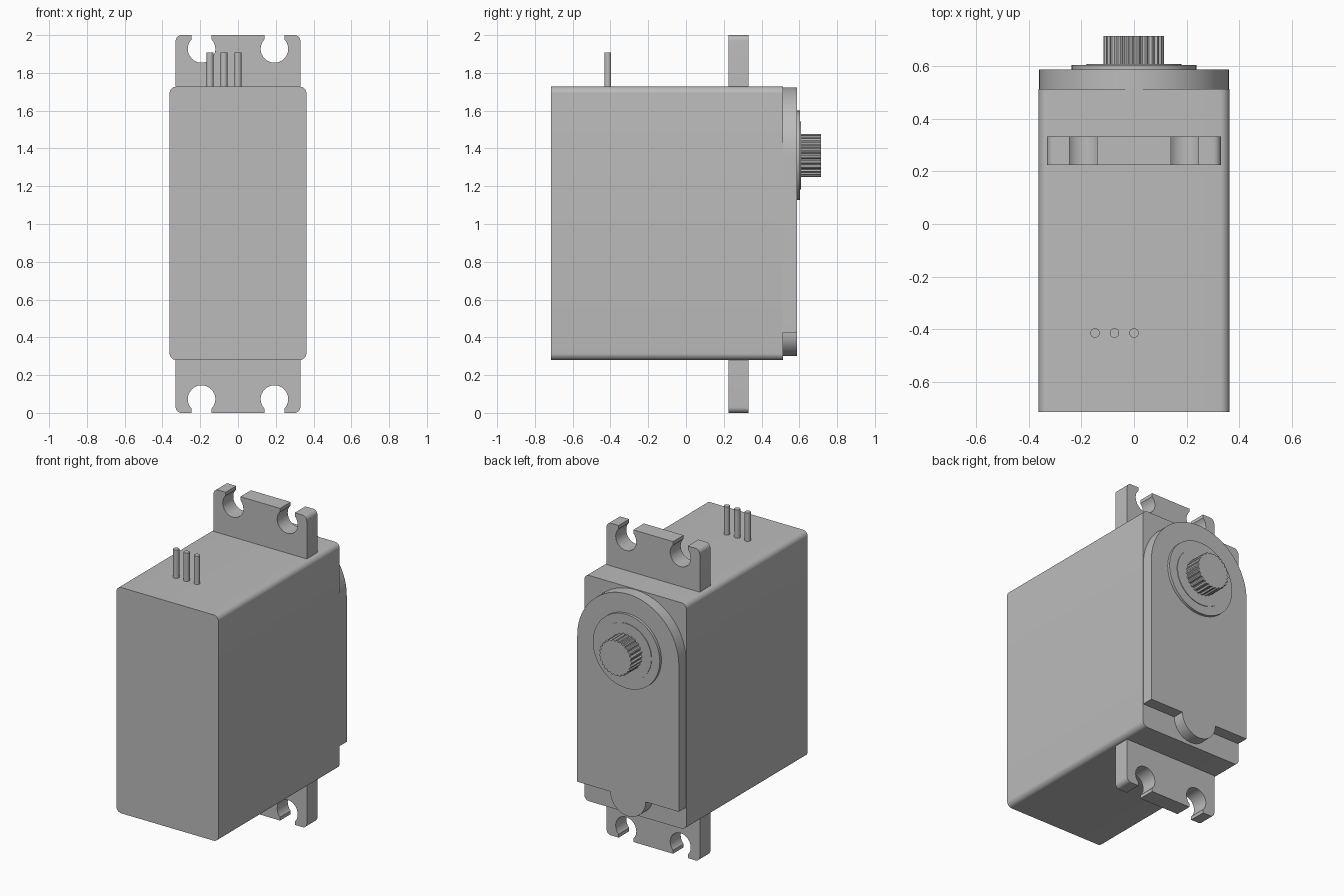
import bpy, bmesh
from math import sin, cos, pi, radians, sqrt, asin

if "Cube" in bpy.data.objects:
    bpy.data.objects.remove(bpy.data.objects["Cube"])

grey = bpy.data.materials.new("plain grey")
grey.use_nodes = True
colour = (0.5, 0.5, 0.5, 1)
grey.diffuse_color = colour
grey.node_tree.nodes["Principled BSDF"].inputs["Base Color"].default_value = colour


def arc(cx, cy, r, start, end, steps):
    """Points on an arc, angles in degrees."""
    angles = [radians(start + (end - start) * i / steps) for i in range(steps + 1)]
    return [(cx + r * cos(a), cy + r * sin(a)) for a in angles]


def prism(name, outline, low, high, axis="Y"):
    """Extrude a closed outline along y (outline in x, z) or z (outline in x, y)."""
    bm = bmesh.new()
    place = (lambda p, d: (p[0], d, p[1])) if axis == "Y" else (lambda p, d: (p[0], p[1], d))
    rings = [[bm.verts.new(place(p, d)) for p in outline] for d in (low, high)]
    for ring in rings:
        bm.faces.new(ring)
    n = len(outline)
    for i in range(n):
        j = (i + 1) % n
        bm.faces.new((rings[0][i], rings[0][j], rings[1][j], rings[1][i]))
    bmesh.ops.recalc_face_normals(bm, faces=bm.faces)
    mesh = bpy.data.meshes.new(name)
    bm.to_mesh(mesh)
    bm.free()
    mesh.materials.append(grey)
    obj = bpy.data.objects.new(name, mesh)
    bpy.context.collection.objects.link(obj)
    bpy.ops.object.select_all(action="DESELECT")
    bpy.context.view_layer.objects.active = obj
    obj.select_set(True)
    bpy.ops.object.shade_smooth_by_angle(angle=radians(30))
    return obj


def mirrored(points, centre=0):
    """Right half of an outline followed by its reflection in x."""
    return points + [(-x, z) for x, z in reversed(points)]


# Case: rounded rectangle running front to back
HALF, BOTTOM, TOP, ROUND = 0.362, 0.28, 1.727, 0.035
case = mirrored(arc(HALF - ROUND, BOTTOM + ROUND, ROUND, -90, 0, 8)
                + arc(HALF - ROUND, TOP - ROUND, ROUND, 0, 90, 8))
prism("case", case, -0.715, 0.513)

# Back cover: arched top, rounded tab at the bottom
AXLE = 1.363
cover = (arc(0, AXLE, 0.36, 0, 180, 64) + [(-0.36, 0.425)]
         + arc(0, 0.425, 0.125, 180, 360, 32) + [(0.36, 0.425)])
prism("back_cover", cover, 0.505, 0.587)

# Bearing boss with a thin raised ring
prism("bearing_boss", arc(0, AXLE, 0.237, 0, 354, 59), 0.58, 0.604)
prism("bearing_ring", arc(0, AXLE, 0.18, 0, 354, 59), 0.6, 0.608)

# Splined output shaft
TEETH = 25
spline = []
for tooth in range(TEETH):
    for part, radius in ((0, 0.107), (0.25, 0.107), (0.5, 0.115), (0.75, 0.115)):
        a = 2 * pi * (tooth + part) / TEETH
        spline.append((radius * cos(a), AXLE + radius * sin(a)))
prism("output_shaft", spline, 0.6, 0.715)

# Mounting ears with keyhole slots open at the ends
HOLE_X, HOLE_Z, HOLE_R, SLOT = 0.193, 0.073, 0.073, 0.052
gap = asin(SLOT / HOLE_R) * 180 / pi
half = ([(HOLE_X - SLOT, 0)]
        + arc(HOLE_X, HOLE_Z, HOLE_R, 270 - gap, -90 + gap, 32)
        + [(HOLE_X + SLOT, 0)]
        + arc(0.33 - 0.03, 0.03, 0.03, -90, 0, 8) + [(0.33, 0.3)])
ear = mirrored(half)
prism("bottom_ear", ear, 0.225, 0.332)
prism("top_ear", [(x, 2 - z) for x, z in ear], 0.225, 0.332)

# Connector pins
for i in range(3):
    prism(f"pin_{i + 1}", arc(-0.148 + 0.074 * i, -0.414, 0.018, 0, 345, 23), 1.7, 1.908, "Z")
